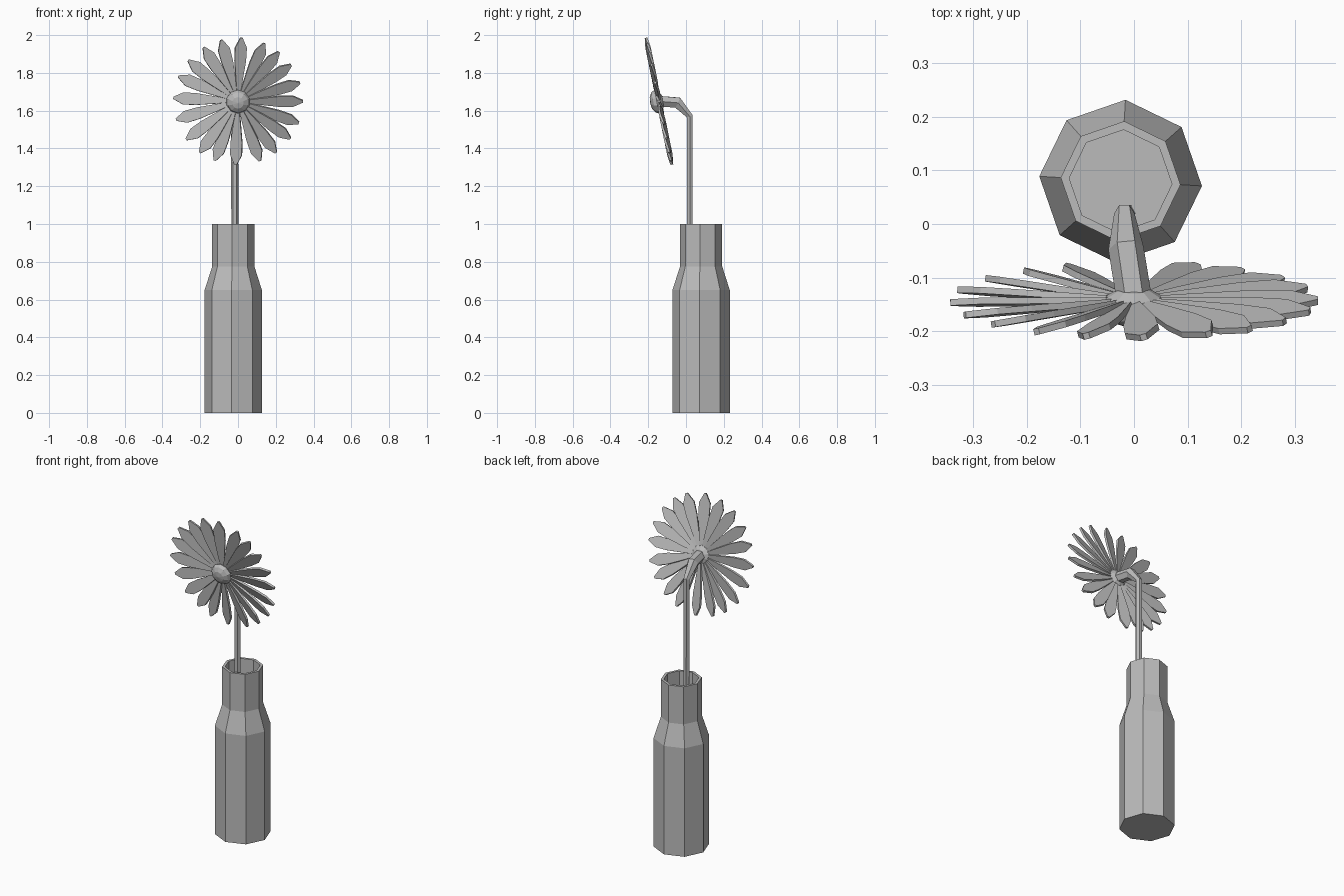
import bpy
import bmesh
from math import cos, sin, pi, radians
from mathutils import Matrix, Vector

cube = bpy.data.objects.get("Cube")
if cube:
    bpy.data.objects.remove(cube, do_unlink=True)

grey = bpy.data.materials.new("plain grey")
grey.use_nodes = True
grey.diffuse_color = (0.5, 0.5, 0.5, 1)
grey.node_tree.nodes["Principled BSDF"].inputs["Base Color"].default_value = (0.5, 0.5, 0.5, 1)


def make_object(name, bm):
    bmesh.ops.recalc_face_normals(bm, faces=bm.faces)
    mesh = bpy.data.meshes.new(name)
    bm.to_mesh(mesh)
    bm.free()
    mesh.materials.append(grey)
    obj = bpy.data.objects.new(name, mesh)
    bpy.context.collection.objects.link(obj)
    return obj


def loft(name, rings):
    """Join rings of points with quads and close both ends."""
    bm = bmesh.new()
    loops = [[bm.verts.new(p) for p in ring] for ring in rings]
    n = len(loops[0])
    for a, b in zip(loops, loops[1:]):
        for i in range(n):
            j = (i + 1) % n
            bm.faces.new((a[i], a[j], b[j], b[i]))
    bm.faces.new(loops[0])
    bm.faces.new(loops[-1])
    return make_object(name, bm)


def ring(center, radius, u, v, sides, turn=0.0):
    angles = [turn + 2 * pi * i / sides for i in range(sides)]
    return [Vector(center) + radius * (cos(a) * u + sin(a) * v) for a in angles]


X, Y, Z = Vector((1, 0, 0)), Vector((0, 1, 0)), Vector((0, 0, 1))

# Eight-sided hollow bottle: outside upwards, then inside down to the floor
profile = [(0.152, 0), (0.152, 0.65), (0.112, 0.775), (0.112, 1.0),
           (0.096, 1.0), (0.096, 0.77), (0.136, 0.645), (0.136, 0.015)]
loft("bottle", [ring((-0.025, 0.08, z), r, X, Y, 8, radians(-3.4)) for r, z in profile])

# Stem, bending forward and thickening towards the flower
path = [Vector(p) for p in ((-0.015, 0.02, 0.015), (-0.018, 0.02, 1.57),
                            (-0.015, -0.045, 1.643), (0.002, -0.15, 1.65))]
radii = (0.018, 0.019, 0.033, 0.033)
sections = []
for i, p in enumerate(path):
    before = (p - path[max(i - 1, 0)]).normalized()
    after = (path[min(i + 1, len(path) - 1)] - p).normalized()
    tangent = (before + after).normalized()
    side = (X - tangent * X.dot(tangent)).normalized()
    sections.append(ring(p, radii[i], side, tangent.cross(side), 6))
loft("stem", sections)

# Flower head frame: faces forward and slightly down
head = Matrix.Translation((0, -0.143, 1.65)) @ Matrix.Rotation(radians(101.5), 4, "X")

# Domed flower centre
bm = bmesh.new()
bmesh.ops.create_uvsphere(bm, u_segments=10, v_segments=6, radius=0.063)
bmesh.ops.scale(bm, vec=(1, 1, 0.58), verts=bm.verts)
center = make_object("flower_center", bm)
center.matrix_world = head @ Matrix.Translation((0, 0, 0.012))

# Ring of petals, each a thin pointed slab rolled like a pinwheel blade
outline = [(0.03, 0.007), (0.11, 0.018), (0.22, 0.031), (0.29, 0.032), (0.343, 0.006)]
border = [(x, -w) for x, w in outline] + [(x, w) for x, w in reversed(outline)]
directions = (87, 66, 51, 35, 17, 0, -20, -36, -54, -70,
              -92, -111, -126, -143, -163, 177, 157, 140, 122, 105)
for k, angle in enumerate(directions):
    slabs = [[Vector((x, y, z)) for x, y in border] for z in (-0.006, 0.006)]
    petal = loft(f"petal_{k + 1}", slabs)
    petal.matrix_world = (head @ Matrix.Rotation(radians(angle), 4, "Z")
                          @ Matrix.Rotation(radians(16), 4, "X"))
